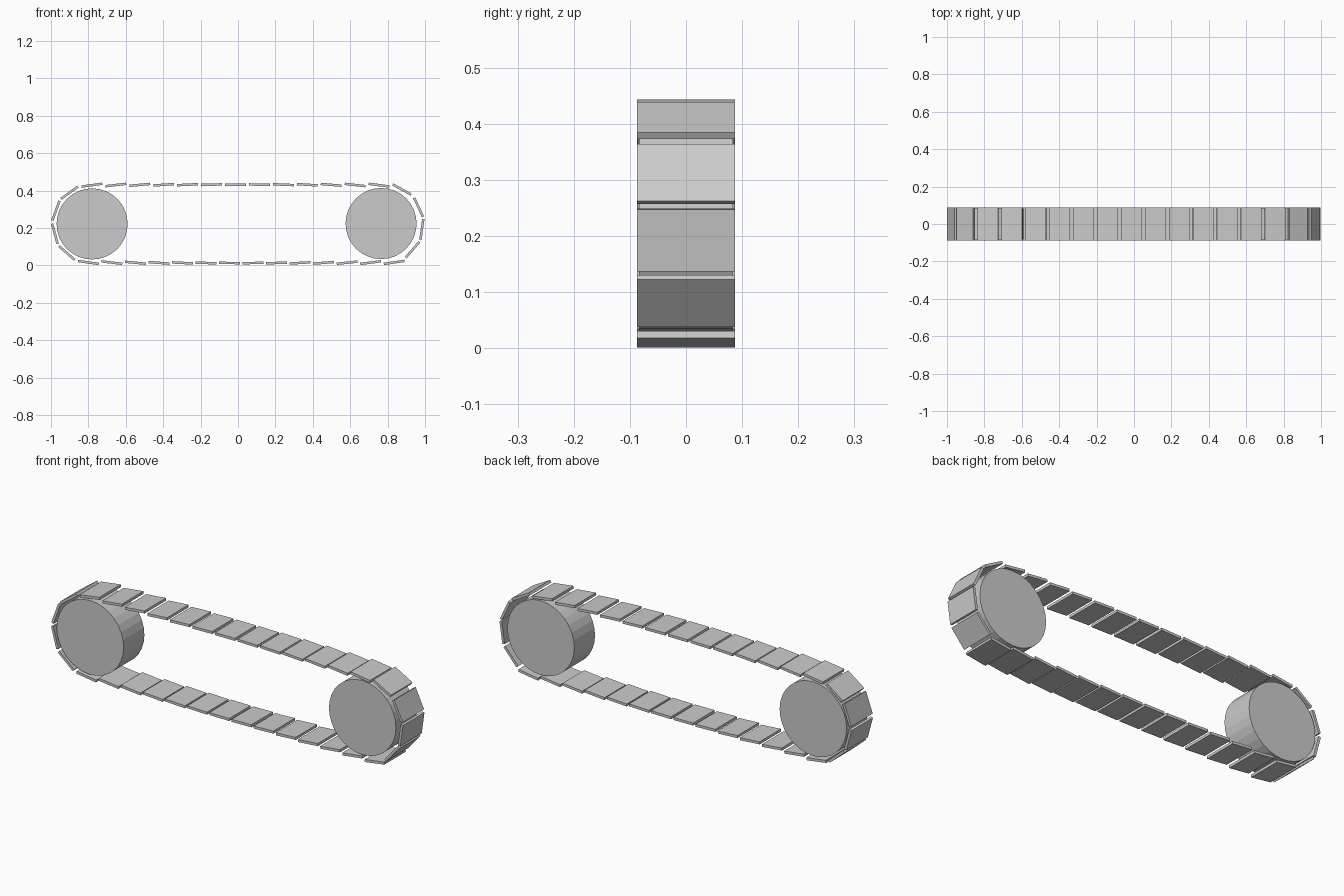
import bpy
from math import radians, sin, cos

if "Cube" in bpy.data.objects:
    bpy.data.objects.remove(bpy.data.objects["Cube"])

PLATE = (0.112, 0.174, 0.013)


def plate(name, x, z, slope):
    """Flat tread plate centred at (x, z), tilted by slope degrees in the XZ plane."""
    bpy.ops.mesh.primitive_cube_add(size=1, location=(x, 0, z),
                                    rotation=(0, -radians(slope), 0))
    o = bpy.context.object
    o.name = name
    o.scale = PLATE


def wheel(name, x, z):
    bpy.ops.mesh.primitive_cylinder_add(vertices=32, radius=0.19, depth=0.168,
                                        location=(x, 0, z), rotation=(radians(90), 0, 0))
    bpy.context.object.name = name


def row(name, x0, x1, count, z_mid, side):
    """Slightly bowed straight run; side is +1 for top, -1 for bottom."""
    for i in range(count):
        x = x0 + (x1 - x0) * i / (count - 1)
        t = x / 0.8
        plate(f"{name}_{i + 1}", x, z_mid - side * 0.003 * t * t, -side * 8 * t)


def arc(name, cx, cz, r, angles):
    """Plates wrapped around a wheel end."""
    for i, a in enumerate(angles):
        plate(f"{name}_{i + 1}", cx + r * cos(radians(a)), cz + r * sin(radians(a)), a - 90)


# Wheels
wheel("left_wheel", -0.78, 0.222)
wheel("right_wheel", 0.765, 0.224)

# Tread runs
row("top_tread", -0.781, 0.754, 13, 0.432, 1)
row("bottom_tread", -0.80, 0.835, 14, 0.013, -1)

# Tread around the wheels
arc("left_tread", -0.78, 0.222, 0.206, (126, 160, 195, 229))
arc("right_tread", 0.775, 0.222, 0.21, (61, 25, -8, -41))
